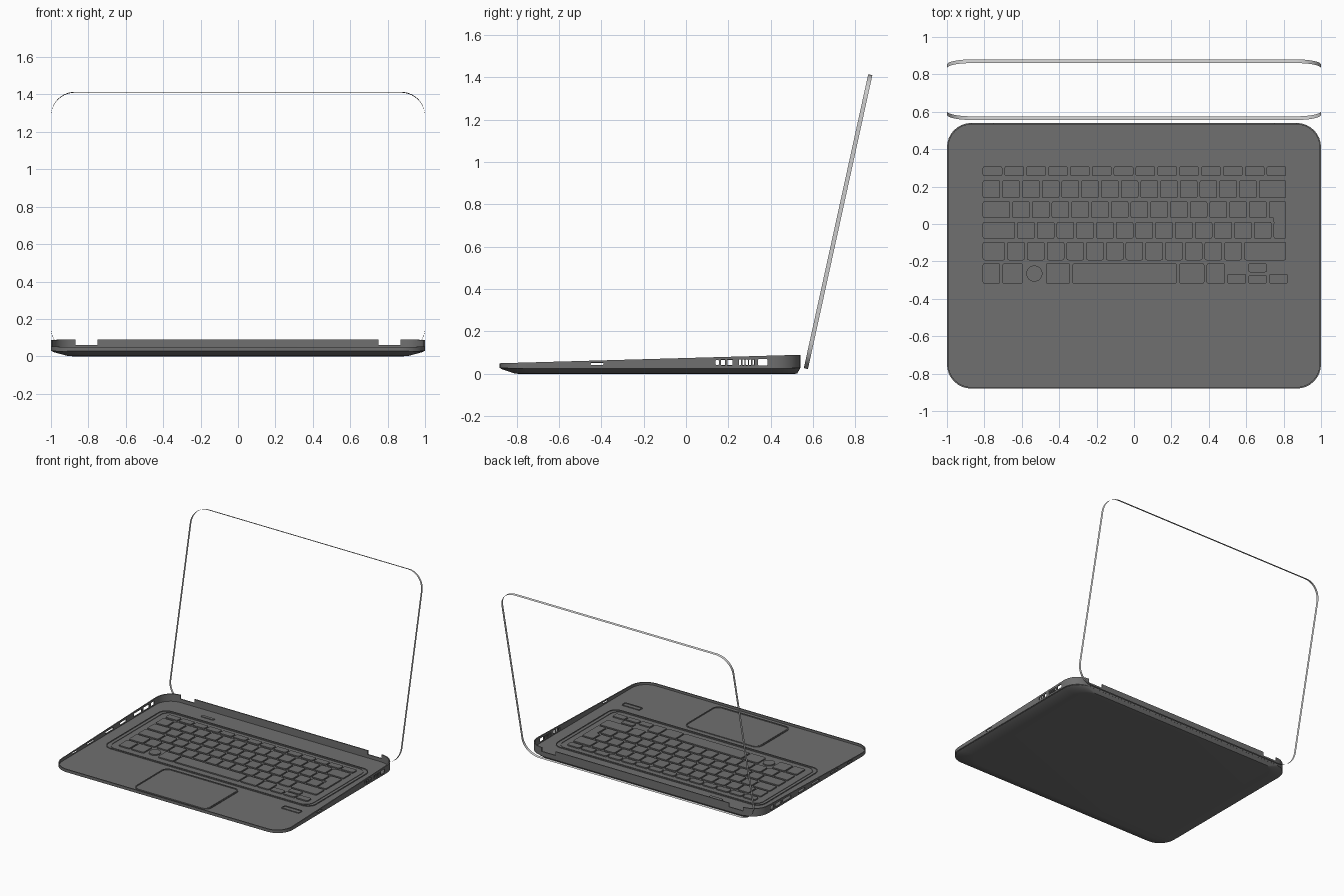
import bpy, bmesh, math
from mathutils import Matrix

if "Cube" in bpy.data.objects:
    bpy.data.objects.remove(bpy.data.objects["Cube"])

dark = bpy.data.materials.new("dark_grey")
dark.diffuse_color = (0.16, 0.16, 0.16, 1)
dark.use_nodes = True
dark.node_tree.nodes["Principled BSDF"].inputs["Base Color"].default_value = dark.diffuse_color
X, Y0, Y1 = 1.0, -0.88, 0.54          # base footprint
RIM, DECK = 0.03, 0.033               # shell rim and deck heights


def top_z(y):
    return 0.05 + 0.04 * (y - Y0) / (Y1 - Y0)


def outline(x0, x1, y0, y1, r, n=8):
    """Rounded rectangle, counter-clockwise."""
    pts = []
    corners = [(x1 - r, y0 + r, -90), (x1 - r, y1 - r, 0), (x0 + r, y1 - r, 90), (x0 + r, y0 + r, 180)]
    for cx, cy, a in corners:
        for i in range(n + 1):
            t = math.radians(a + 90 * i / n)
            pts.append((cx + r * math.cos(t), cy + r * math.sin(t)))
    return pts


def loft(bm, rings, cap=True, loop=False):
    """Skin a list of equal-length rings of 3D points."""
    rows = [[bm.verts.new(p) for p in ring] for ring in rings]
    pairs = list(zip(rows, rows[1:])) + ([(rows[-1], rows[0])] if loop else [])
    for a, b in pairs:
        for i in range(len(a)):
            j = (i + 1) % len(a)
            bm.faces.new((a[i], a[j], b[j], b[i]))
    if cap:
        bm.faces.new(rows[0][::-1])
        bm.faces.new(rows[-1])


def at(pts, z):
    return [(x, y, z) for x, y in pts]


def plate(bm, x0, x1, y0, y1, r, z0, z1, n=3):
    p = outline(x0, x1, y0, y1, r, n)
    loft(bm, [at(p, z0), at(p, z1)])


def frame(bm, x0, x1, y0, y1, r, w, z0, z1):
    o = outline(x0, x1, y0, y1, r, 6)
    i = outline(x0 + w, x1 - w, y0 + w, y1 - w, r - w, 6)
    loft(bm, [at(o, z0), at(o, z1), at(i, z1), at(i, z0)], cap=False, loop=True)


def finish(name, bm, mat=dark):
    bmesh.ops.recalc_face_normals(bm, faces=bm.faces)
    me = bpy.data.meshes.new(name)
    bm.to_mesh(me)
    bm.free()
    ob = bpy.data.objects.new(name, me)
    bpy.context.collection.objects.link(ob)
    if mat:
        me.materials.append(mat)
    return ob


# Bottom shell: chamfered tray
bm = bmesh.new()
loft(bm, [at(outline(-X, X, Y0, Y1, 0.13), RIM),
          at(outline(-0.985, 0.985, -0.87, Y1 - 0.003, 0.13), 0.022),
          at(outline(-0.91, 0.91, -0.81, 0.525, 0.11), 0.002),
          at(outline(-0.88, 0.88, -0.79, 0.515, 0.10), 0.0)])
finish("bottom_shell", bm)

# Deck inside the rim
bm = bmesh.new()
plate(bm, -0.995, 0.995, Y0 + 0.005, Y1 - 0.005, 0.125, 0.025, DECK, 8)
finish("deck", bm)

# Side wall: thin band rising towards the back
bm = bmesh.new()
o, i = outline(-X, X, Y0, Y1, 0.13), outline(-0.992, 0.992, Y0 + 0.008, Y1 - 0.008, 0.122)
loft(bm, [at(o, RIM - 0.002), [(x, y, top_z(y)) for x, y in o],
          [(x, y, top_z(y)) for x, y in i], at(i, RIM - 0.002)], cap=False, loop=True)
wall = finish("side_wall", bm)

# Cutters: ports (side, y0, y1, z0, z1) and the two hinge notches
ports = [(1, -0.45, -0.39, 0.042, 0.054), (1, 0.14, 0.155, 0.042, 0.066), (1, 0.165, 0.185, 0.04, 0.068),
         (1, 0.195, 0.22, 0.04, 0.068), (1, 0.34, 0.385, 0.04, 0.07),
         (-1, -0.63, -0.57, 0.038, 0.05), (-1, -0.45, -0.36, 0.04, 0.052), (-1, -0.22, -0.12, 0.04, 0.056),
         (-1, -0.04, 0.04, 0.04, 0.06), (-1, 0.13, 0.23, 0.04, 0.066), (-1, 0.25, 0.32, 0.04, 0.068),
         (-1, 0.34, 0.385, 0.04, 0.07)]
ports += [(1, 0.25 + 0.016 * k, 0.26 + 0.016 * k, 0.04, 0.068) for k in range(5)]
bm = bmesh.new()
for s, a, b, z0, z1 in ports:
    x0, x1 = sorted((s * 0.96, s * 1.04))
    r = 0.004
    # rounded slot running through the wall along x
    loft(bm, [[(x, y, z) for y, z in outline(a, b, z0, z1, r, 3)] for x in (x0, x1)])
for s in (-1, 1):
    x0, x1 = sorted((s * 0.75, s * 0.87))
    plate(bm, x0, x1, 0.50, 0.58, 0.005, 0.06, 0.12)
cutter = finish("wall_cutter", bm)
cutter.hide_render = True
mod = wall.modifiers.new("ports", "BOOLEAN")
mod.operation, mod.solver, mod.object = "DIFFERENCE", "EXACT", cutter
bpy.context.view_layer.objects.active = wall
bpy.ops.object.modifier_apply(modifier=mod.name)
bpy.data.objects.remove(cutter)

# Keyboard surround: two nested rims
bm = bmesh.new()
frame(bm, -0.90, 0.90, -0.39, 0.37, 0.07, 0.006, DECK - 0.004, DECK + 0.005)
frame(bm, -0.87, 0.87, -0.375, 0.355, 0.07, 0.005, DECK - 0.004, DECK + 0.004)
finish("keyboard_surround", bm)

# Keys: each row is (top, bottom, widths in key units)
UNIT, LEFT, GAP, KEY = 1.635 / 15.5, -0.815, 0.006, DECK + 0.009
rows = [(0.315, 0.25, [15.5 / 14] * 14),
        (0.24, 0.132, [1] * 14 + [1.5]),
        (0.128, 0.025, [1.5] + [1] * 13 + [1]),
        (0.018, -0.085, [1.75] + [1] * 13 + [0.75]),
        (-0.09, -0.2, [1.25] + [1] * 12 + [2.25]),
        (-0.205, -0.325, [1, 1.15, 1.05, 1.35, 5.4, 1.4, 1.05])]
bm = bmesh.new()


def key(x0, x1, y0, y1, r=0.01):
    plate(bm, x0 + GAP, x1 - GAP, y0 + GAP, y1 - GAP, r, DECK - 0.004, KEY)


for top, low, widths in rows:
    x = LEFT
    for n, w in enumerate(widths):
        if top == -0.205 and n == 2:   # round key
            c = x + w * UNIT / 2
            plate(bm, c - 0.043, c + 0.043, -0.308, -0.222, 0.0429, DECK - 0.004, KEY, 8)
        else:
            key(x, x + w * UNIT, low, top)
        x += w * UNIT
ax = LEFT + 12.4 * UNIT
for col, y0, y1 in [(0, -0.325, -0.26), (1, -0.325, -0.267), (1, -0.264, -0.205), (2, -0.325, -0.26)]:
    key(ax + col * 0.112, ax + (col + 1) * 0.112, y0, y1)
# tall leg joining the two enter key parts
key(LEFT + 14.75 * UNIT, LEFT + 15.5 * UNIT, 0.0, 0.05, 0.005)
finish("keys", bm)

# Trackpad with rim
bm = bmesh.new()
frame(bm, -0.325, 0.325, -0.84, -0.43, 0.05, 0.008, DECK - 0.004, DECK + 0.006)
plate(bm, -0.31, 0.31, -0.827, -0.443, 0.04, DECK - 0.004, DECK + 0.003, 6)
finish("trackpad", bm)

# Power button and fingerprint reader
bm = bmesh.new()
plate(bm, -0.62, -0.505, 0.418, 0.442, 0.011, DECK - 0.004, DECK + 0.005, 5)
finish("power_button", bm)
bm = bmesh.new()
frame(bm, 0.73, 0.885, -0.512, -0.465, 0.008, 0.006, DECK - 0.004, DECK + 0.006)
plate(bm, 0.74, 0.875, -0.502, -0.475, 0.004, DECK - 0.004, DECK + 0.003)
finish("fingerprint_reader", bm)

# Screen rim: open band, tilted back
bm = bmesh.new()
tilt = math.atan2(0.304, 1.387)
p = outline(-X, X, 0, 1.42, 0.13, 10)
loft(bm, [at(p, -0.01), at(p, 0.01)], cap=False)
bm.transform(Matrix.Translation((0, 0.566, 0.025)) @ Matrix.Rotation(math.pi / 2 - tilt, 4, "X"))
finish("screen_rim", bm, None)

# Smooth the rounded corners, keep edges crisp
for ob in bpy.context.scene.objects:
    ob.select_set(True)
bpy.ops.object.shade_smooth_by_angle(angle=math.radians(30))
